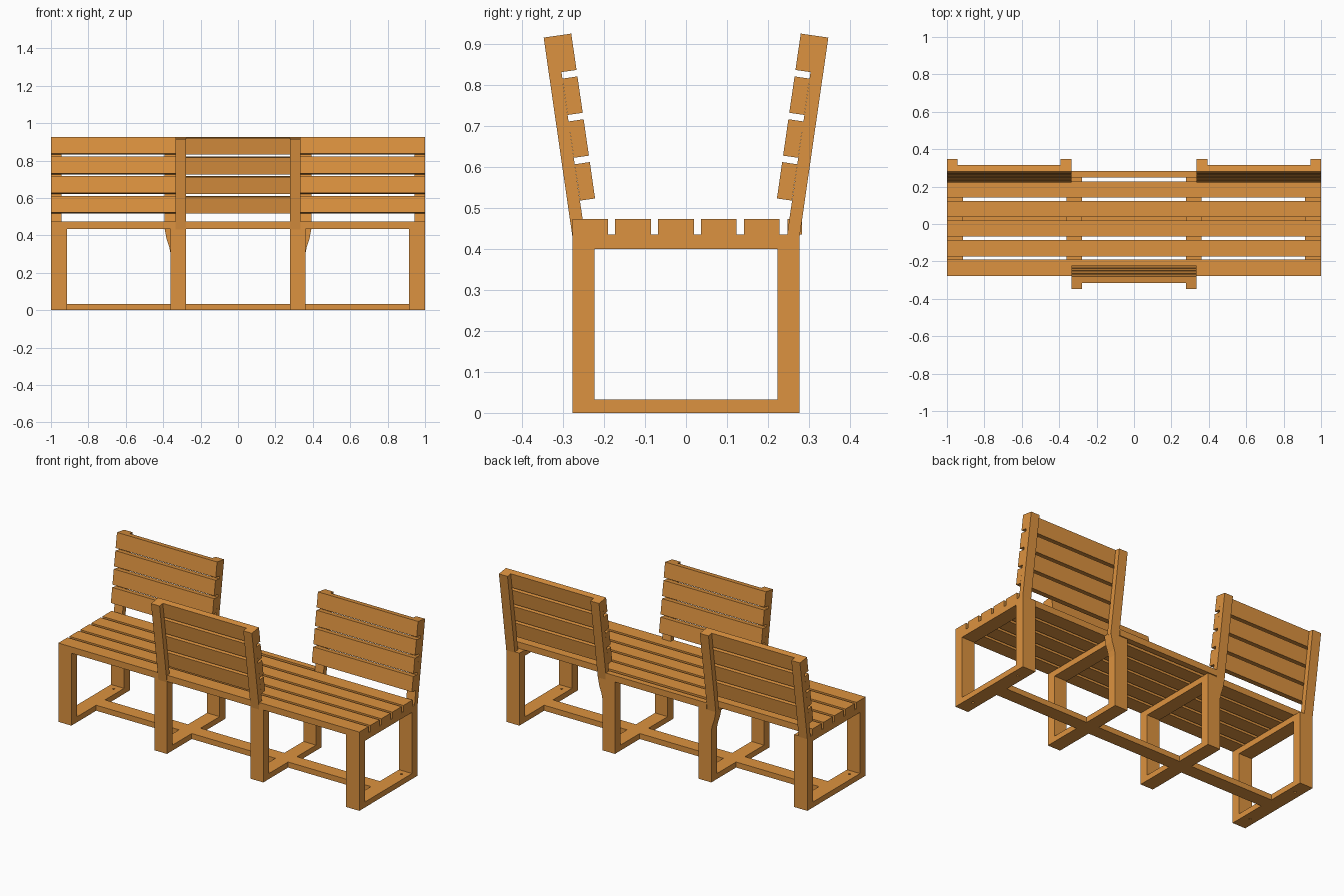
import bpy, bmesh, math

if "Cube" in bpy.data.objects:
    bpy.data.objects.remove(bpy.data.objects["Cube"])

wood = bpy.data.materials.new("wood")
wood.diffuse_color = (0.72, 0.29, 0.05, 1)
wood.use_nodes = True
wood.node_tree.nodes["Principled BSDF"].inputs["Base Color"].default_value = wood.diffuse_color


def prism(name, profile, axis, a, b):
    """Extrude a 2D profile: axis 'x' takes (y, z) points, axis 'y' takes (x, z)."""
    bm = bmesh.new()

    def ring(t):
        return [bm.verts.new((t, p, z) if axis == 'x' else (p, t, z)) for p, z in profile]
    lo, hi = ring(a), ring(b)
    bm.faces.new(lo)
    bm.faces.new(hi)
    n = len(profile)
    for i in range(n):
        j = (i + 1) % n
        bm.faces.new((lo[i], lo[j], hi[j], hi[i]))
    bmesh.ops.recalc_face_normals(bm, faces=bm.faces)
    me = bpy.data.meshes.new(name)
    bm.to_mesh(me)
    bm.free()
    ob = bpy.data.objects.new(name, me)
    bpy.context.collection.objects.link(ob)
    me.materials.append(wood)
    return ob


def box(name, x, y, z):
    return prism(name, [(y[0], z[0]), (y[1], z[0]), (y[1], z[1]), (y[0], z[1])], 'x', *x)


HALF, LEG = 0.277, 0.054        # half depth of the frames, leg depth
BAR, RAIL, DECK, TOP = 0.033, 0.40, 0.435, 0.473

# four rectangular leg frames
frames = [(-1, -0.913), (-0.362, -0.278), (0.278, 0.362), (0.913, 1)]
for fx in frames:
    box("front_leg", fx, (-HALF, -HALF + LEG), (BAR, RAIL))
    box("rear_leg", fx, (HALF - LEG, HALF), (BAR, RAIL))
    box("seat_bearer", fx, (-HALF, HALF), (RAIL, DECK))
    foot = box("foot_bar", fx, (-HALF, HALF), (0, BAR))
    # screw holes in the end frames
    if abs(fx[0] + fx[1]) > 1.5:
        for y in (-0.185, 0.185):
            cx = sum(fx) / 2
            pts = [(cx + 0.007 * math.cos(k * math.pi / 6), y + 0.007 * math.sin(k * math.pi / 6))
                   for k in range(12)]
            cutter = prism("hole_cutter", pts, 'y', -0.05, 0.1)
            for v in cutter.data.vertices:      # stand the cutter upright
                v.co = (v.co.x, v.co.z, v.co.y)
            cutter.data.flip_normals()
            cutter.hide_render = True
            cutter.hide_viewport = True
            m = foot.modifiers.new("hole", 'BOOLEAN')
            m.object, m.operation, m.solver = cutter, 'DIFFERENCE', 'EXACT'

# stretchers joining the foot bars
for a, b in zip(frames, frames[1:]):
    box("stretcher", (a[1], b[0]), (-0.042, 0.042), (0, BAR))

# seat slats, with a short infill between the rear backrests
for i in range(5):
    y = -HALF + 0.1045 * i
    box("seat_slat", (-1, 1), (y, y + 0.087), (DECK, TOP))
box("seat_infill_slat", (-0.335, 0.335), (0.248, 0.283), (DECK, TOP))

# flared shoulders carrying the inner rear posts
for s in (-1, 1):
    prism("leg_shoulder", [(s * 0.362, 0.31), (s * 0.368, 0.34), (s * 0.383, 0.385),
                           (s * 0.392, DECK), (s * 0.362, DECK)], 'y', HALF - LEG, HALF)

# leaning backrests
TILT = math.atan2(0.07, 0.485)
SIN, COS = math.sin(TILT), math.cos(TILT)


def lean(side, up, inward):
    return (side * (HALF + up * SIN - inward * COS), 0.43 + up * COS + inward * SIN)


def backrest(name, x0, x1, side):
    post = [lean(side, 0, 0), lean(side, 0.49, 0), lean(side, 0.49, 0.031), (side * 0.246, 0.43)]
    for a, b in ((x0, x0 + 0.057), (x1 - 0.057, x1)):
        prism(name + "_post", post, 'x', a, b)
    for i in range(4):
        u = 0.084 + 0.1055 * i
        prism(name + "_slat", [lean(side, u, 0.031), lean(side, u + 0.0895, 0.031),
                               lean(side, u + 0.0895, 0.068), lean(side, u, 0.068)], 'x', x0, x1)


backrest("left_backrest", -1, -0.335, 1)
backrest("right_backrest", 0.335, 1, 1)
backrest("middle_backrest", -0.335, 0.335, -1)
